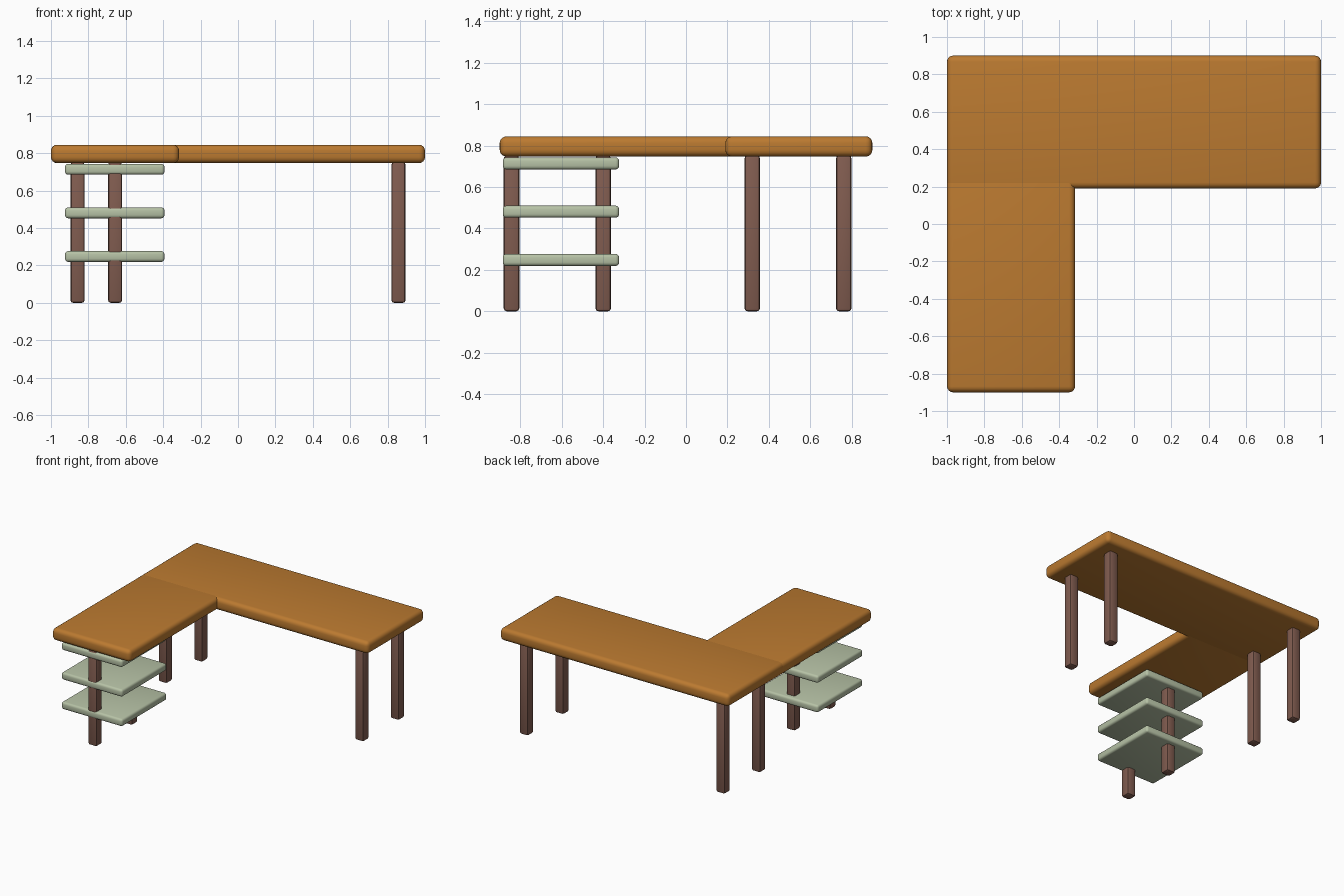
import bpy, math

if "Cube" in bpy.data.objects:
    bpy.data.objects.remove(bpy.data.objects["Cube"])


def material(name, rgb):
    m = bpy.data.materials.new(name)
    m.diffuse_color = (*rgb, 1)
    m.use_nodes = True
    m.node_tree.nodes["Principled BSDF"].inputs["Base Color"].default_value = m.diffuse_color
    return m


wood = material("warm wood", (0.50, 0.195, 0.03))
brown = material("dark brown", (0.22, 0.108, 0.08))
sage = material("pale sage", (0.47, 0.54, 0.38))


def rounded_box(name, lo, hi, mat, bevel, segments):
    """Box between two corners with rounded edges."""
    bpy.ops.mesh.primitive_cube_add(
        size=1, location=[(a + b) / 2 for a, b in zip(lo, hi)])
    ob = bpy.context.object
    ob.name = name
    ob.scale = [b - a for a, b in zip(lo, hi)]
    bpy.ops.object.transform_apply(location=False, rotation=False, scale=True)
    mod = ob.modifiers.new("rounding", "BEVEL")
    mod.width = bevel
    mod.segments = segments
    bpy.ops.object.modifier_apply(modifier=mod.name)
    bpy.ops.object.shade_smooth_by_angle(angle=math.radians(35))
    ob.data.materials.append(mat)
    return ob


# L-shaped top: long slab along the back, wing running to the front
rounded_box("main_top", (-1, 0.19, 0.747), (1, 0.90, 0.845), wood, 0.032, 4)
rounded_box("wing_top", (-0.9995, -0.90, 0.7475), (-0.315, 0.40, 0.8445), wood, 0.032, 4)

# Legs: four under the main top, two through the shelves
legs = [(x, y) for x in (-0.858, 0.858) for y in (0.32, 0.762)]
legs += [(-0.657, -0.843), (-0.657, -0.40)]
h = 0.0375
for i, (x, y) in enumerate(legs):
    rounded_box(f"leg_{i + 1}", (x - h, y - h, 0), (x + h, y + h, 0.752),
                brown, 0.014, 2)

# Shelf stack under the wing
for i, z in enumerate((0.219, 0.452, 0.685)):
    rounded_box(f"shelf_{i + 1}", (-0.925, -0.885, z), (-0.393, -0.323, z + 0.058),
                sage, 0.017, 3)
